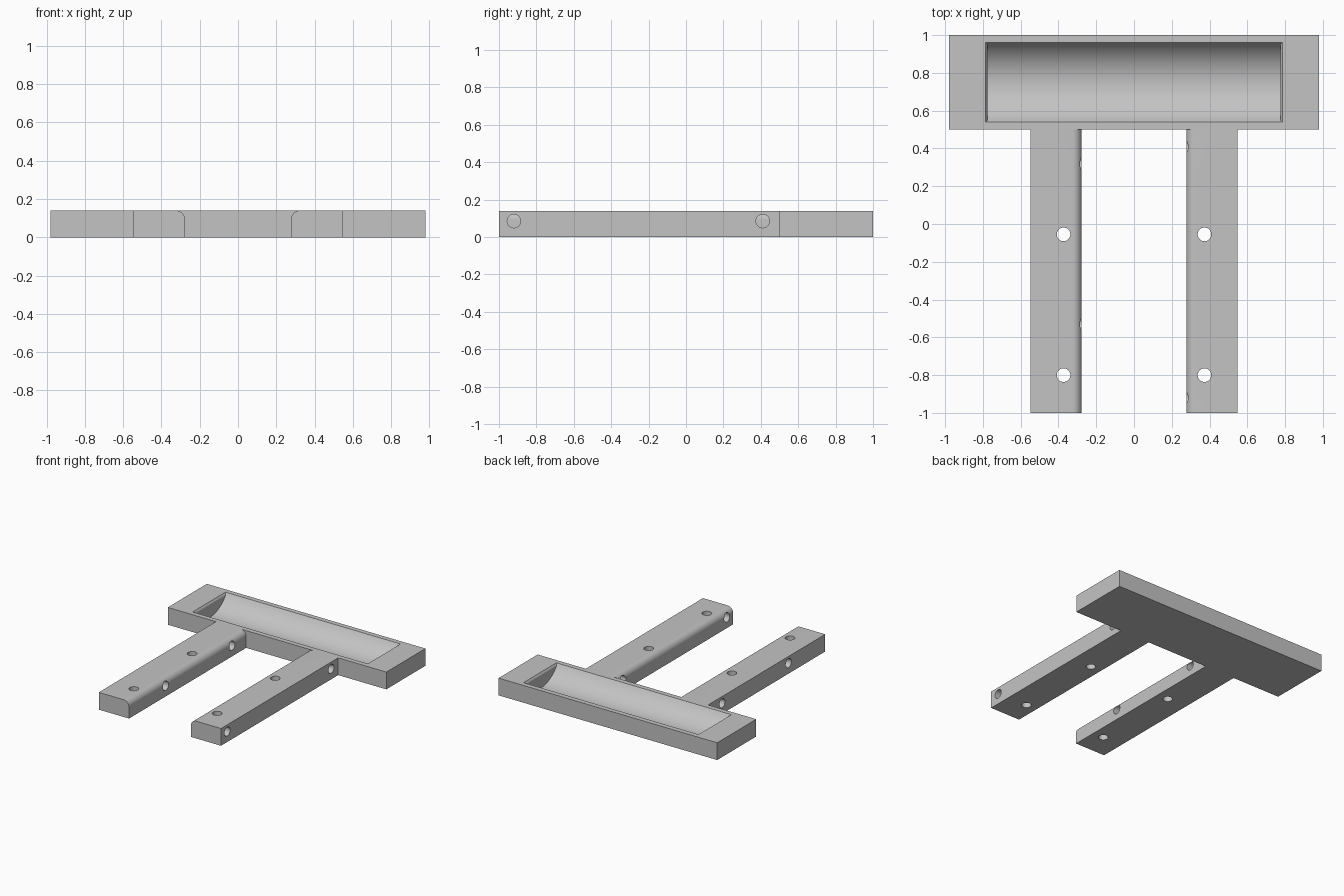
import bpy, bmesh, math
from mathutils import Vector, Matrix

if "Cube" in bpy.data.objects:
    bpy.data.objects.remove(bpy.data.objects["Cube"], do_unlink=True)

grey = bpy.data.materials.new("plain grey")
grey.use_nodes = True
colour = (0.55, 0.55, 0.55, 1)
grey.diffuse_color = colour
grey.node_tree.nodes["Principled BSDF"].inputs["Base Color"].default_value = colour

HEIGHT = 0.14


def finish(bm, name):
    bmesh.ops.recalc_face_normals(bm, faces=bm.faces)
    mesh = bpy.data.meshes.new(name)
    bm.to_mesh(mesh)
    bm.free()
    mesh.materials.append(grey)
    obj = bpy.data.objects.new(name, mesh)
    bpy.context.collection.objects.link(obj)
    return obj


def prism(name, points, along):
    """Extrude a closed outline of 3D points along a vector."""
    bm = bmesh.new()
    face = bm.faces.new([bm.verts.new(p) for p in points])
    extruded = bmesh.ops.extrude_face_region(bm, geom=[face])["geom"]
    verts = [g for g in extruded if isinstance(g, bmesh.types.BMVert)]
    bmesh.ops.translate(bm, verts=verts, vec=Vector(along))
    return finish(bm, name)


def hole_cutter(centre, axis):
    bm = bmesh.new()
    turn = Matrix.Rotation(math.pi / 2, 4, 'Y') if axis == 'X' else Matrix()
    bmesh.ops.create_cone(bm, cap_ends=True, segments=32, radius1=0.036, radius2=0.036,
                          depth=0.5, matrix=Matrix.Translation(centre) @ turn)
    return finish(bm, "hole_cutter")


def cut(obj, cutters):
    """Subtract the cutters, then smooth only the curved surfaces."""
    bpy.ops.object.select_all(action='DESELECT')
    bpy.context.view_layer.objects.active = obj
    obj.select_set(True)
    for cutter in cutters:
        cutter.hide_render = True
        mod = obj.modifiers.new("cut", 'BOOLEAN')
        mod.operation, mod.solver, mod.object = 'DIFFERENCE', 'EXACT', cutter
        bpy.ops.object.modifier_apply(modifier=mod.name)
        bpy.data.objects.remove(cutter, do_unlink=True)
    bpy.ops.object.shade_smooth_by_angle(angle=math.radians(30))


# Wide tray block across the back
tray = prism("tray_block", [(-0.98, 0.5, 0), (0.98, 0.5, 0), (0.98, 1, 0), (-0.98, 1, 0)],
             (0, 0, HEIGHT))

# Rounded trough with a narrow sloping rim
MID_Y, RIM_Z, HALF, FLOOR = 0.75, 0.125, 0.2, 0.02
drop = RIM_Z - FLOOR
radius = (HALF ** 2 + drop ** 2) / (2 * drop)
sweep = math.asin(HALF / radius)
trough = [(-0.775, MID_Y - HALF, RIM_Z + 0.01)]
for i in range(33):
    a = -sweep + 2 * sweep * i / 32
    trough.append((-0.775, MID_Y + radius * math.sin(a), FLOOR + radius * (1 - math.cos(a))))
trough.append((-0.775, MID_Y + HALF, RIM_Z + 0.01))
trough_cutter = prism("trough_cutter", trough, (1.55, 0, 0))

bm = bmesh.new()
bmesh.ops.create_cube(bm, size=2)
for v in bm.verts:
    flare = 0.02 if v.co.z > 0 else 0
    v.co = (v.co.x * (0.775 + flare), MID_Y + v.co.y * (HALF + flare),
            RIM_Z + (0.03 if v.co.z > 0 else 0))
rim_cutter = finish(bm, "rim_cutter")
cut(tray, [trough_cutter, rim_cutter])

# Two arms, rounded along the inner top edge, with their drilled holes
INNER, OUTER, ROUND = 0.277, 0.548, 0.048
for side, name, cross_holes in ((1, "left_arm", (-0.92, 0.41)), (-1, "right_arm", (-0.53, 0.32))):
    outline = [(side * INNER, -1, 0), (side * OUTER, -1, 0), (side * OUTER, -1, HEIGHT)]
    for i in range(13):
        a = math.pi / 2 * (1 + i / 12)
        outline.append((side * (INNER + ROUND + ROUND * math.cos(a)), -1,
                        HEIGHT - ROUND + ROUND * math.sin(a)))
    arm = prism(name, outline, (0, 1.5, 0))
    cutters = [hole_cutter((side * 0.373, y, 0.07), 'Z') for y in (-0.8, -0.055)]
    cutters += [hole_cutter((side * 0.41, y, 0.085), 'X') for y in cross_holes]
    cut(arm, cutters)
